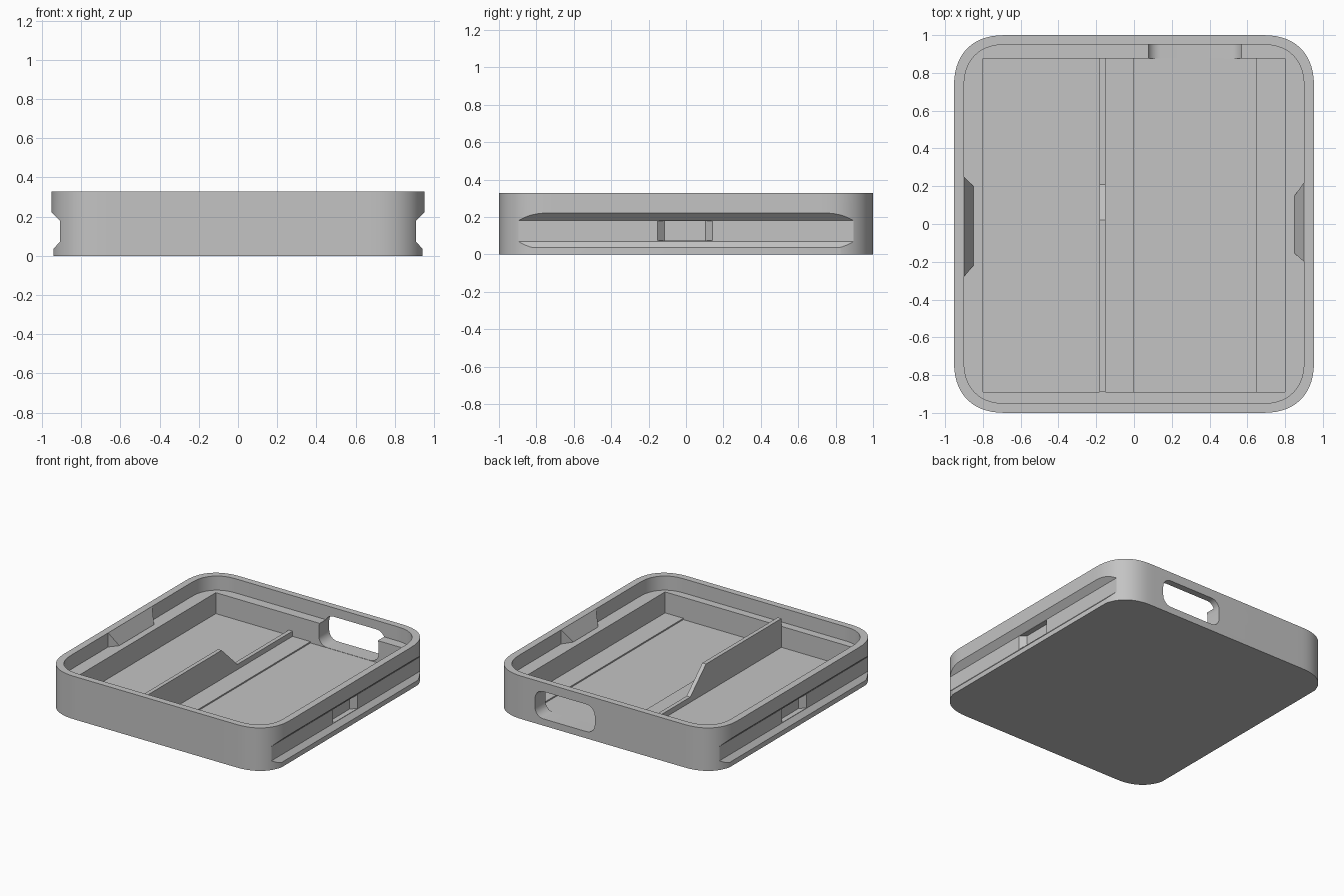
import bpy, bmesh
from math import cos, sin, pi
from mathutils import Vector

old = bpy.data.objects.get("Cube")
if old:
    bpy.data.objects.remove(old, do_unlink=True)

GREY = (0.55, 0.55, 0.55, 1)
grey = bpy.data.materials.new("plain grey")
grey.use_nodes = True
grey.diffuse_color = GREY
grey.node_tree.nodes["Principled BSDF"].inputs["Base Color"].default_value = GREY

TOP, LEDGE, FLOOR = 0.328, 0.22, 0.06


def finish(name, bm):
    bmesh.ops.recalc_face_normals(bm, faces=bm.faces)
    mesh = bpy.data.meshes.new(name)
    bm.to_mesh(mesh)
    bm.free()
    mesh.materials.append(grey)
    obj = bpy.data.objects.new(name, mesh)
    bpy.context.scene.collection.objects.link(obj)
    return obj


def prism(name, outline, start, end, axis="z"):
    """Extrude a 2D outline along one axis."""
    place = {"z": lambda u, v, w: (u, v, w),
             "y": lambda u, v, w: (u, w, v)}[axis]
    bm = bmesh.new()
    face = bm.faces.new([bm.verts.new(place(u, v, start)) for u, v in outline])
    out = bmesh.ops.extrude_face_region(bm, geom=[face])
    move = Vector(place(0, 0, end - start))
    bmesh.ops.translate(bm, vec=move,
                        verts=[g for g in out["geom"] if isinstance(g, bmesh.types.BMVert)])
    return finish(name, bm)


def hull(name, points):
    bm = bmesh.new()
    bmesh.ops.convex_hull(bm, input=[bm.verts.new(p) for p in points])
    bmesh.ops.dissolve_limit(bm, angle_limit=0.01, verts=bm.verts, edges=bm.edges)
    return finish(name, bm)


def rounded(x0, x1, y0, y1, r, power=2.0, steps=14):
    """Rectangle outline with (super)elliptic corners."""
    pts = []
    for sx, sy, flip in ((1, 1, 0), (-1, 1, 1), (-1, -1, 0), (1, -1, 1)):
        cx = x1 - r if sx > 0 else x0 + r
        cy = y1 - r if sy > 0 else y0 + r
        for i in range(steps + 1):
            a = pi / 2 * (steps - i if flip else i) / steps
            pts.append((cx + sx * r * max(cos(a), 0) ** (2 / power),
                        cy + sy * r * max(sin(a), 0) ** (2 / power)))
    return pts


def box(x0, x1, y0, y1):
    return [(x0, y0), (x1, y0), (x1, y1), (x0, y1)]


def cut(obj, cutter):
    mod = obj.modifiers.new("cut", "BOOLEAN")
    mod.operation = "DIFFERENCE"
    mod.solver = "EXACT"
    mod.object = cutter
    bpy.context.view_layer.objects.active = obj
    bpy.ops.object.modifier_apply(modifier=mod.name)
    bpy.data.objects.remove(cutter, do_unlink=True)


# Tray block with soft corners
tray = prism("tray_body", rounded(-0.953, 0.953, -1, 1, 0.28, 2.4), 0, TOP)

# Lid recess, main pocket and shallow floor recess
cut(tray, prism("recess_cutter", rounded(-0.9, 0.9, -0.95, 0.95, 0.23, 2.4), LEDGE, 1))
cut(tray, prism("pocket_cutter", box(-0.8, 0.8, -0.89, 0.875), FLOOR, 0.5))
cut(tray, prism("floor_cutter", box(0, 0.645, -0.89, 0.875), FLOOR - 0.01, 0.2))

# Rounded opening through the back wall
cut(tray, prism("back_opening_cutter", rounded(0.07, 0.575, 0.052, 0.26, 0.07, 2, 8),
                0.84, 1.1, "y"))

# Side rails with latch sockets, and the lead-in ramps inside
for s, side, outer, inner in ((1, "left", (-0.2, 0.22), (-0.155, 0.15)),
                              (-1, "right", (-0.28, 0.25), (-0.22, 0.2))):
    rail = [(0.942, -0.1), (0.942, 0.037), (0.91, 0.07), (0.91, 0.18),
            (0.96, 0.229), (1.1, 0.229), (1.1, -0.1)]
    cut(tray, prism("rail_cutter", [(s * x, z) for x, z in rail], -1.1, 1.1, "y"))
    cut(tray, hull("socket_cutter", [(s * x, y, z) for z in (0.073, 0.178)
                                     for x, w in ((0.92, 0.157), (0.87, 0.11))
                                     for y in (-w - 0.005, w - 0.005)]))
    ramp = [(s * 0.9, y, z) for y in outer for z in (LEDGE - 0.01, TOP - 0.001)]
    ramp += [(s * 0.85, y, z) for y in inner for z in (LEDGE - 0.01, LEDGE + 0.002)]
    hull(side + "_latch_ramp", ramp)

# Stepped divider: tall at the front, low at the back
divider = [(-0.89, 0.045), (0.875, 0.045), (0.875, 0.1), (0.21, 0.1),
           (0.02, 0.28), (-0.89, 0.28)]
bm = bmesh.new()
sides = [[bm.verts.new((x, y, z)) for y, z in divider] for x in (-0.183, -0.152)]
for ring in sides:
    bm.faces.new(ring)
for i in range(len(divider)):
    j = (i + 1) % len(divider)
    bm.faces.new((sides[0][i], sides[0][j], sides[1][j], sides[1][i]))
finish("pocket_divider", bm)

# Smooth corners, crisp edges
for o in bpy.context.selected_objects:
    o.select_set(False)
tray.select_set(True)
bpy.context.view_layer.objects.active = tray
bpy.ops.object.shade_smooth_by_angle(angle=pi / 6)
